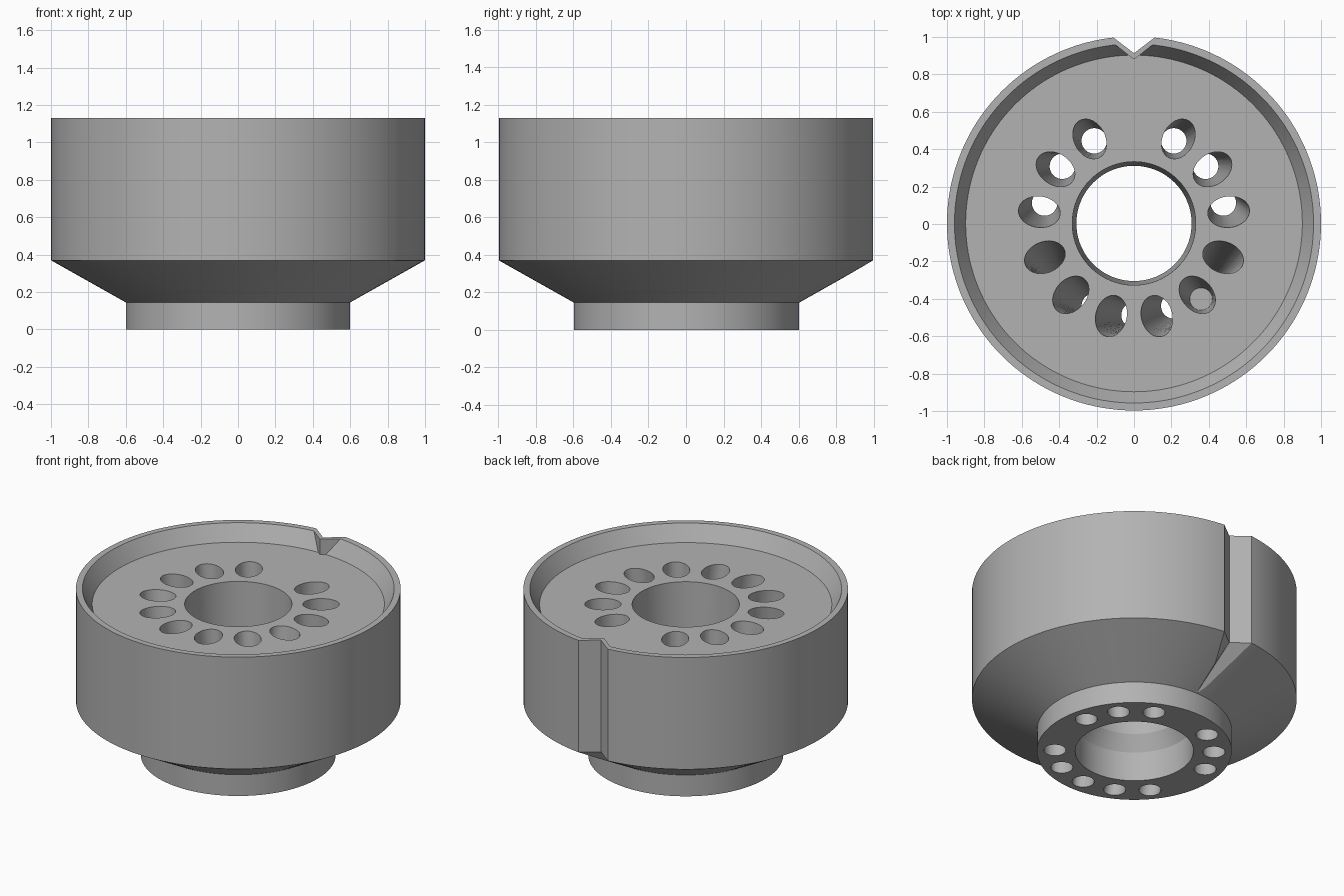
import bpy, bmesh, math
from mathutils import Vector

cube = bpy.data.objects.get("Cube")
if cube:
    bpy.data.objects.remove(cube, do_unlink=True)

SEG = 144
FLOOR, RIM = 1.025, 1.13

grey = bpy.data.materials.new("plain_grey")
grey.use_nodes = True
grey.diffuse_color = (0.45, 0.45, 0.45, 1)
grey.node_tree.nodes["Principled BSDF"].inputs["Base Color"].default_value = (0.45, 0.45, 0.45, 1)


def loft(bm, sections, closed=False):
    """Skin equal-length loops; cap the ends, or join the last loop to the first."""
    loops = [[bm.verts.new(p) for p in s] for s in sections]
    pairs = list(zip(loops, loops[1:]))
    if closed:
        pairs.append((loops[-1], loops[0]))
    else:
        bm.faces.new(loops[0])
        bm.faces.new(loops[-1])
    n = len(loops[0])
    for a, b in pairs:
        for i in range(n):
            j = (i + 1) % n
            bm.faces.new((a[i], a[j], b[j], b[i]))


def finish(name, bm):
    bmesh.ops.recalc_face_normals(bm, faces=bm.faces)
    mesh = bpy.data.meshes.new(name)
    bm.to_mesh(mesh)
    bm.free()
    mesh.materials.append(grey)
    obj = bpy.data.objects.new(name, mesh)
    bpy.context.collection.objects.link(obj)
    return obj


def ellipse(angle, dist, z, radial, tangential, n=40):
    out = Vector((math.cos(angle), math.sin(angle), 0))
    side = Vector((-out.y, out.x, 0))
    steps = [math.tau * i / n for i in range(n)]
    return [out * (dist + radial * math.cos(t)) + side * tangential * math.sin(t)
            + Vector((0, 0, z)) for t in steps]


def ring(r, z):
    return ellipse(0, 0, z, r, r, SEG)


# Turned body: stem, flared cone, drum, recessed floor and central bore
profile = [(0.6, 0), (0.6, 0.145), (1, 0.37), (1, RIM), (0.96, RIM), (0.9, FLOOR),
           (0.33, FLOOR), (0.308, 0.3), (0.364, 0.2), (0.364, 0)]
bm = bmesh.new()
loft(bm, [ring(r, z) for r, z in profile], closed=True)
body = finish("socket_body", bm)

# Rib inside the rim that backs the key groove
bm = bmesh.new()
loft(bm, [[(-0.1, 0.955, z), (0, 0.877, z), (0.1, 0.955, z), (0, 0.98, z)]
          for z in (FLOOR - 0.04, RIM)])
rib = finish("key_rib", bm)

# Key groove down the back, fading out along the cone
bm = bmesh.new()
loft(bm, [[(-w, outer, zo), (0, inner, zi), (w, outer, zo)]
          for w, outer, zo, inner, zi in ((0.249, 1.1, 1.3, 0.91, 1.3),
                                          (0.249, 1.1, 0.37, 0.91, 0.37),
                                          (0.06, 0.65, 0.1, 0.605, 0.155))])
groove = finish("groove_cutter", bm)

# Tapered pin channels: thirteen-slot ring above, fourteen-slot ring below
bm = bmesh.new()
for k in range(1, 13):
    top = math.pi / 2 - k * math.tau / 13
    slot = k if k <= 3 else k + 1
    low = math.pi / 2 - slot * math.tau / 14
    dist, z, r = 0.49, 0.0, 0.068
    if k == 5:                      # blind channel
        low, dist, z, r = top, 0.54, 0.4, 0.06
    elif k >= 10:
        low = math.pi / 2 - (k + 1) * math.tau / 14
    elif k > 5:
        low = math.pi / 2 - k * math.tau / 14
    tall = (top, 0.51, FLOOR, 0.112, 0.083)
    base = (low, dist, z, r, r)
    # extend past both faces along the same slope
    t = 0.03
    a, b = ellipse(*tall), ellipse(*base)
    up = [p + (p - q) * t for p, q in zip(a, b)]
    down = b if k == 5 else [q + (q - p) * t for p, q in zip(a, b)]
    loft(bm, [up, down])
channels = finish("channel_cutter", bm)

# Combine the parts and drop the helpers
for helper, op in ((rib, 'UNION'), (groove, 'DIFFERENCE'), (channels, 'DIFFERENCE')):
    helper.hide_render = True
    mod = body.modifiers.new(helper.name, 'BOOLEAN')
    mod.object, mod.operation, mod.solver = helper, op, 'EXACT'
graph = bpy.context.evaluated_depsgraph_get()
solid = bpy.data.meshes.new_from_object(body.evaluated_get(graph))
body.modifiers.clear()
body.data = solid
for helper in (rib, groove, channels):
    bpy.data.objects.remove(helper, do_unlink=True)
body.location.y = 0.003

bpy.ops.object.select_all(action='DESELECT')
body.select_set(True)
bpy.context.view_layer.objects.active = body
bpy.ops.object.shade_smooth_by_angle(angle=math.radians(25))
